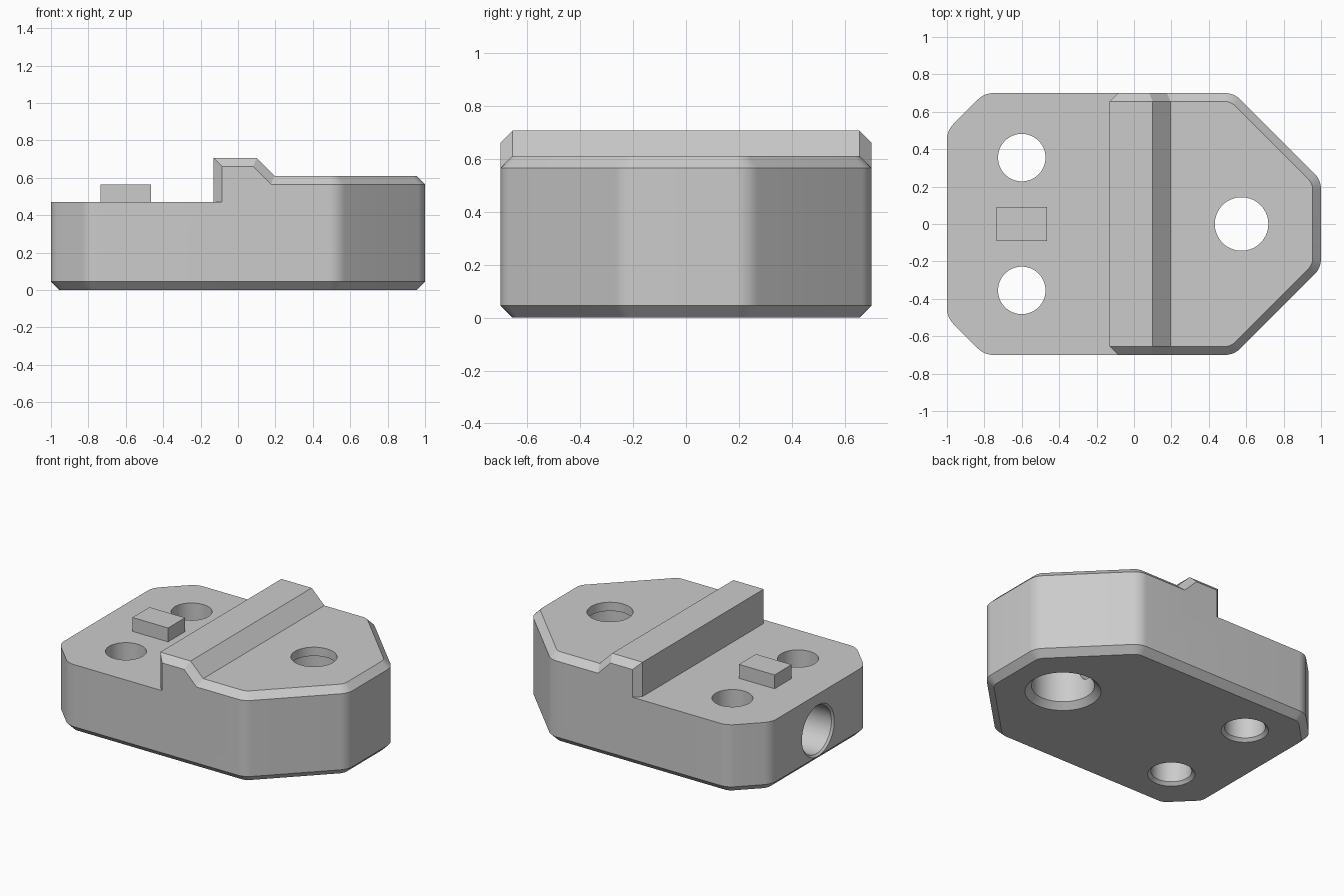
import bpy, bmesh
from math import sin, cos, tan, pi, radians

if "Cube" in bpy.data.objects:
    bpy.data.objects.remove(bpy.data.objects["Cube"], do_unlink=True)

C = 0.045                 # chamfer size
R = 0.12                  # corner radius
T = tan(radians(22.5))

grey = bpy.data.materials.new("plain_grey")
grey.use_nodes = True
grey.diffuse_color = (0.6, 0.6, 0.6, 1)
grey.node_tree.nodes["Principled BSDF"].inputs["Base Color"].default_value = (0.6, 0.6, 0.6, 1)


def loft(name, rings):
    """Closed solid through a list of equal-length rings of points."""
    bm = bmesh.new()
    loops = [[bm.verts.new(p) for p in ring] for ring in rings]
    n = len(loops[0])
    for a, b in zip(loops, loops[1:]):
        for i in range(n):
            j = (i + 1) % n
            bm.faces.new((a[i], a[j], b[j], b[i]))
    bm.faces.new(loops[0][::-1])
    bm.faces.new(loops[-1])
    bmesh.ops.recalc_face_normals(bm, faces=bm.faces)
    mesh = bpy.data.meshes.new(name)
    bm.to_mesh(mesh)
    bm.free()
    mesh.materials.append(grey)
    obj = bpy.data.objects.new(name, mesh)
    bpy.context.collection.objects.link(obj)
    return obj


def box(name, x0, x1, y, z0, z1):
    return loft(name, [[(x0, -y, z), (x1, -y, z), (x1, y, z), (x0, y, z)] for z in (z0, z1)])


def lathe(name, steps, x=0, y=0, z=0, along_x=False, n=64):
    """Round solid from (radius, distance) steps along z or x."""
    rings = []
    for r, d in steps:
        ring = [(r * cos(2 * pi * i / n), r * sin(2 * pi * i / n)) for i in range(n)]
        rings.append([(x + d, y + u, z + v) if along_x else (x + u, y + v, z + d) for u, v in ring])
    return loft(name, rings)


def combine(target, tool, operation):
    tool.hide_render = True
    mod = target.modifiers.new(operation.lower(), 'BOOLEAN')
    mod.operation, mod.solver, mod.object = operation, 'EXACT', tool
    bpy.ops.object.select_all(action='DESELECT')
    bpy.context.view_layer.objects.active = target
    target.select_set(True)
    bpy.ops.object.modifier_apply(modifier=mod.name)
    bpy.data.objects.remove(tool, do_unlink=True)


def outline(z, inset=0, steps=8):
    """Eight-sided plan with rounded corners, shrunk by inset."""
    half = [(1 - R, 0.235 - T * R), (0.535 - T * R, 0.7 - R),
            (-0.8 + T * R, 0.7 - R), (-1 + R, 0.5 - T * R)]
    centres = half + [(x, -y) for x, y in reversed(half)]
    pts = []
    for k, (x, y) in enumerate(centres):
        for s in range(steps + 1):
            a = radians(45) * (k + s / steps)
            pts.append((x + (R - inset) * cos(a), y + (R - inset) * sin(a), z))
    return pts


# Main block with chamfered top and bottom rims
body = loft("block_body", [outline(0, C), outline(C), outline(0.61 - C), outline(0.61, C)])

# Lower deck
combine(body, box("deck_cutter", -1.2, -0.06, 0.9, 0.47, 0.9), 'DIFFERENCE')


# Raised ridge with a sloped rear and chamfered ends
def ridge_profile(y, d):
    return [(-0.13 + d, y, 0.4), (-0.13 + d, y, 0.705 - d), (0.1 - T * d, y, 0.705 - d),
            (0.195 - T * d, y, 0.61 - d), (0.195 - T * d, y, 0.4)]


ridge = loft("ridge", [ridge_profile(y, d) for y, d in
                       ((-0.7, C), (-0.7 + C, 0), (0.7 - C, 0), (0.7, C))])
combine(body, ridge, 'UNION')

# Two through holes, countersunk underneath
for side in (-1, 1):
    combine(body, lathe("bolt_hole", [(0.167, -0.02), (0.127, 0.02), (0.127, 0.8)],
                        -0.6, 0.355 * side), 'DIFFERENCE')

# Stepped hole with a thin lip at the top
combine(body, lathe("stepped_hole", [(0.256, -0.02), (0.196, 0.04), (0.196, 0.55),
                                     (0.143, 0.55), (0.143, 0.8)], 0.575), 'DIFFERENCE')

# Blind end bore, with a narrow passage to the stepped hole
combine(body, lathe("end_bore", [(0.185, -0.01), (0.162, 0.013), (0.162, 1.0), (0.055, 1.0),
                                 (0.055, 1.5)], -1, 0, 0.22, True), 'DIFFERENCE')

# Small key on the deck
key = box("locating_key", -0.735, -0.465, 0.092, 0.45, 0.565)

bpy.ops.object.select_all(action='DESELECT')
bpy.context.view_layer.objects.active = body
body.select_set(True)
bpy.ops.object.shade_smooth_by_angle(angle=radians(30))
